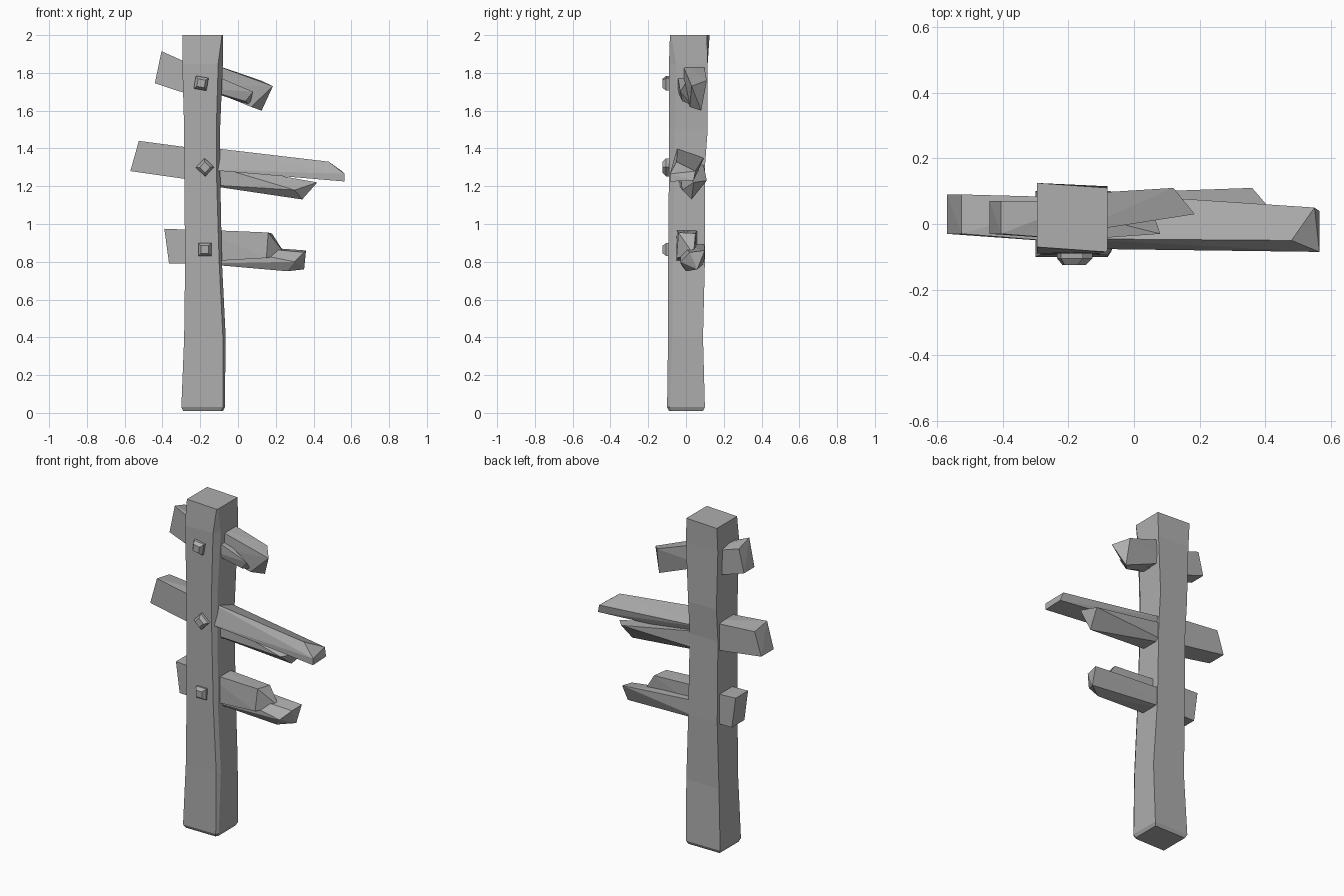
import bpy
import bmesh
import math
from mathutils import Vector, Matrix

default_cube = bpy.data.objects.get("Cube")
if default_cube:
    bpy.data.objects.remove(default_cube, do_unlink=True)

# One weathered grey for everything
GREY = (0.42, 0.42, 0.42, 1.0)
wood = bpy.data.materials.new("weathered_grey")
wood.use_nodes = True
wood.diffuse_color = GREY
wood.node_tree.nodes["Principled BSDF"].inputs["Base Color"].default_value = GREY


def finish(name, bm):
    """Turn a bmesh into a flat shaded object with the wood material."""
    bmesh.ops.recalc_face_normals(bm, faces=bm.faces)
    mesh = bpy.data.meshes.new(name)
    bm.to_mesh(mesh)
    bm.free()
    mesh.materials.append(wood)
    obj = bpy.data.objects.new(name, mesh)
    bpy.context.scene.collection.objects.link(obj)
    return obj


def loft(name, rings):
    """Bridge a stack of equal point rings and cap both ends."""
    bm = bmesh.new()
    loops = [[bm.verts.new(p) for p in ring] for ring in rings]
    count = len(loops[0])
    for low, high in zip(loops, loops[1:]):
        for i in range(count):
            j = (i + 1) % count
            bm.faces.new((low[i], low[j], high[j], high[i]))
    bm.faces.new(loops[0][::-1])
    bm.faces.new(loops[-1])
    return finish(name, bm)


def shard(name, start, end):
    """Split piece of timber: the convex solid between two end outlines."""
    bm = bmesh.new()
    for point in start + end:
        bm.verts.new(point)
    result = bmesh.ops.convex_hull(bm, input=bm.verts)
    loose = [v for v in bm.verts if not v.link_faces]
    bmesh.ops.delete(bm, geom=loose, context="VERTS")
    bmesh.ops.dissolve_limit(bm, angle_limit=math.radians(2),
                             verts=bm.verts, edges=bm.edges)
    return finish(name, bm)


def section(x, front, back, bottom, top, lean=0, shear=0, drop=0):
    """Four corners across a plank. lean moves the top in y, shear moves
    the top in x and drop lowers the back of the top."""
    return [(x + shear, front + lean, top), (x + shear, back + lean, top - drop),
            (x, back, bottom), (x, front, bottom)]


def post_ring(z, left, right, front, back, chip, tilt=0):
    """Post outline with the front right corner chipped away."""
    return [(left, front + tilt, z), (right - chip, front, z),
            (right, front + chip * 1.5, z), (right, back - tilt, z),
            (left, back, z)]


# Upright post, hewn unevenly along its height
loft("post", [
    post_ring(0.01, -0.29, -0.08, -0.09, 0.09, 0.01),
    post_ring(0.03, -0.30, -0.07, -0.10, 0.10, 0.01),
    post_ring(0.4, -0.285, -0.065, -0.095, 0.09, 0.015),
    post_ring(0.8, -0.28, -0.085, -0.095, 0.10, 0.015),
    post_ring(1.3, -0.285, -0.095, -0.09, 0.10, 0.02),
    post_ring(1.5, -0.285, -0.095, -0.09, 0.115, 0.02),
    post_ring(1.85, -0.295, -0.08, -0.09, 0.115, 0.025),
    post_ring(2.0, -0.295, -0.08, -0.085, 0.125, 0.005, 0.015),
])

# Top board: short stub on the right side, broken end on the left
shard("top_board_stub",
      section(-0.44, -0.03, 0.07, 1.745, 1.915, shear=0.035, drop=0.03),
      section(-0.15, -0.05, 0.07, 1.65, 1.80))
shard("top_board_splinter",
      section(-0.2, -0.03, 0.09, 1.73, 1.87),
      [(0.185, 0.03, 1.73), (0.12, 0.11, 1.76), (0.125, 0.08, 1.60),
       (0.07, 0.02, 1.62)])
shard("top_board_sliver",
      section(-0.2, -0.05, 0.04, 1.72, 1.82),
      [(0.08, -0.03, 1.70), (0.06, 0.03, 1.63), (0.04, -0.02, 1.65)])

# Middle board: the longest, sloping down to a long split end
shard("middle_board_stub",
      section(-0.57, -0.03, 0.09, 1.28, 1.44, shear=0.045, drop=0.02),
      section(-0.15, -0.06, 0.08, 1.22, 1.39))
shard("middle_board_long_splinter",
      section(-0.2, -0.075, 0.07, 1.29, 1.41, lean=0.03, drop=0.05),
      [(0.48, -0.05, 1.33), (0.55, 0.05, 1.28), (0.565, 0.04, 1.23),
       (0.565, -0.085, 1.225), (0.565, -0.085, 1.265)])
shard("middle_board_back_splinter",
      section(-0.2, -0.04, 0.09, 1.21, 1.33),
      [(0.42, 0.04, 1.22), (0.36, 0.11, 1.23), (0.34, 0.03, 1.13),
       (0.30, -0.02, 1.18)])

# Bottom board: short front splinter over a longer back splinter
shard("bottom_board_stub",
      section(-0.365, -0.04, 0.08, 0.79, 0.975, shear=-0.025),
      section(-0.15, -0.05, 0.08, 0.79, 0.965))
shard("bottom_board_front_splinter",
      section(-0.2, -0.05, 0.06, 0.80, 0.97),
      [(0.16, -0.04, 0.955), (0.18, 0.05, 0.95), (0.25, 0.04, 0.84),
       (0.15, -0.05, 0.82)])
shard("bottom_board_back_splinter",
      section(-0.2, -0.03, 0.095, 0.79, 0.90),
      [(0.36, 0.10, 0.86), (0.35, 0.06, 0.76), (0.26, 0.0, 0.75),
       (0.30, -0.03, 0.80), (0.35, 0.02, 0.85)])

# Faceted nail heads on the front of the post
nails = {"top": (-0.195, 1.745, 10), "middle": (-0.175, 1.30, 43),
         "bottom": (-0.175, 0.865, 0)}
for label, (x, z, turn) in nails.items():
    spin = Matrix.Rotation(math.radians(turn), 3, "Y")
    rings = []
    for half, y in ((0.034, -0.08), (0.034, -0.105), (0.02, -0.125)):
        corners = [(-half, -half), (half, -half), (half, half), (-half, half)]
        rings.append([Vector((x, y, z)) + spin @ Vector((a, 0, b))
                      for a, b in corners])
    loft(label + "_nail", rings)
